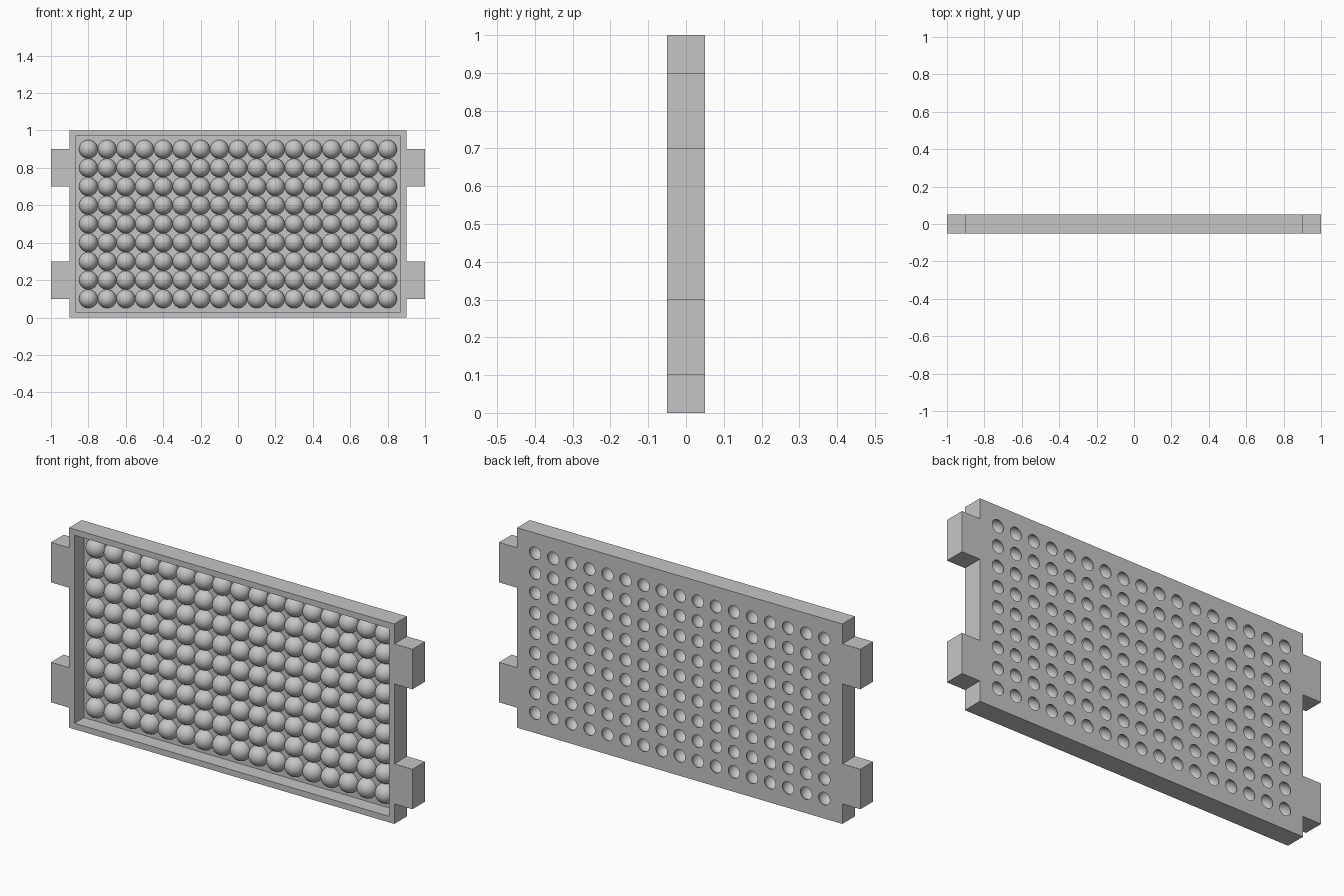
import bpy
import bmesh
from math import pi, sin, cos, acos

cube = bpy.data.objects.get("Cube")
if cube:
    bpy.data.objects.remove(cube, do_unlink=True)

COLUMNS, ROWS, PITCH = 17, 9, 0.1
SEGMENTS, BANDS = 24, 10
BALL_Y, BALL_R, HOLLOW_R = 0.025, 0.05, 0.04   # ball depth, outer and inner radius
BACK_Y, FLOOR_Y = 0.05, 0.025                  # tray back and recess floor

grey = bpy.data.materials.new("plain_grey")
grey.use_nodes = True
colour = (0.56, 0.56, 0.56, 1)
grey.diffuse_color = colour
grey.node_tree.nodes["Principled BSDF"].inputs["Base Color"].default_value = colour


def finish(name, bm):
    mesh = bpy.data.meshes.new(name)
    bm.to_mesh(mesh)
    bm.free()
    mesh.materials.append(grey)
    obj = bpy.data.objects.new(name, mesh)
    bpy.context.collection.objects.link(obj)
    return obj


def box(centre, size):
    bm = bmesh.new()
    bmesh.ops.create_cube(bm, size=1)
    bmesh.ops.scale(bm, verts=bm.verts, vec=size)
    bmesh.ops.translate(bm, verts=bm.verts, vec=centre)
    bm.normal_update()
    return bm


def inset(bm, face, width):
    bmesh.ops.inset_region(bm, faces=[face], thickness=width, use_even_offset=True)


def ring(bm, radius, y, square=False):
    verts = []
    for i in range(SEGMENTS):
        a = 2 * pi * i / SEGMENTS
        r = radius / max(abs(cos(a)), abs(sin(a))) if square else radius
        verts.append(bm.verts.new((r * cos(a), y, r * sin(a))))
    return verts


def cell_side(bm, plane_y, radius):
    """A square plate whose round hole continues as a ball to its front pole."""
    start = acos((plane_y - BALL_Y) / radius)
    rings = [ring(bm, PITCH / 2, plane_y, square=True)]
    for k in range(BANDS + 1):
        t = start + (pi - start) * k / BANDS
        rings.append(ring(bm, radius * sin(t), BALL_Y + radius * cos(t)))
    return rings


def skin(bm, rings):
    for a, b in zip(rings, rings[1:]):
        for i in range(SEGMENTS):
            j = (i + 1) % SEGMENTS
            bm.faces.new((a[i], a[j], b[j], b[i]))


# Hollow balls on the tray floor, open through round holes in the back
bm = bmesh.new()
skin(bm, cell_side(bm, FLOOR_Y, BALL_R))
skin(bm, cell_side(bm, BACK_Y, HOLLOW_R)[::-1])
bmesh.ops.remove_doubles(bm, verts=bm.verts, dist=0.00001)
balls = finish("ball_grid", bm)
balls.location = (-(COLUMNS - 1) / 2 * PITCH, 0, PITCH)
balls.select_set(True)
bpy.context.view_layer.objects.active = balls
bpy.ops.object.shade_smooth_by_angle(angle=pi / 6)
for name, count, step in (("columns", COLUMNS, (PITCH, 0, 0)), ("rows", ROWS, (0, 0, PITCH))):
    array = balls.modifiers.new(name, 'ARRAY')
    array.count = count
    array.use_relative_offset = False
    array.use_constant_offset = True
    array.constant_offset_displace = step

# Tray frame: rim and recess at the front, border around the holes at the back
bm = box((0, 0, 0.5), (1.8, 0.1, 1))
front = min(bm.faces, key=lambda f: f.calc_center_median().y)
back = max(bm.faces, key=lambda f: f.calc_center_median().y)
inset(bm, back, 0.05)
inset(bm, front, 0.03)
floor = bmesh.ops.extrude_discrete_faces(bm, faces=[front])["faces"][0]
bmesh.ops.translate(bm, verts=floor.verts, vec=(0, FLOOR_Y + 0.05, 0))
bm.normal_update()
inset(bm, floor, 0.02)
bmesh.ops.delete(bm, geom=[back, floor], context='FACES')
finish("tray_frame", bm)

# Side tabs
for side, sign in (("left", 1), ("right", -1)):
    for level, z in (("lower", 0.2), ("upper", 0.8)):
        finish(f"{side}_{level}_tab", box((sign * 0.95, 0, z), (0.1, 0.1, 0.2)))
